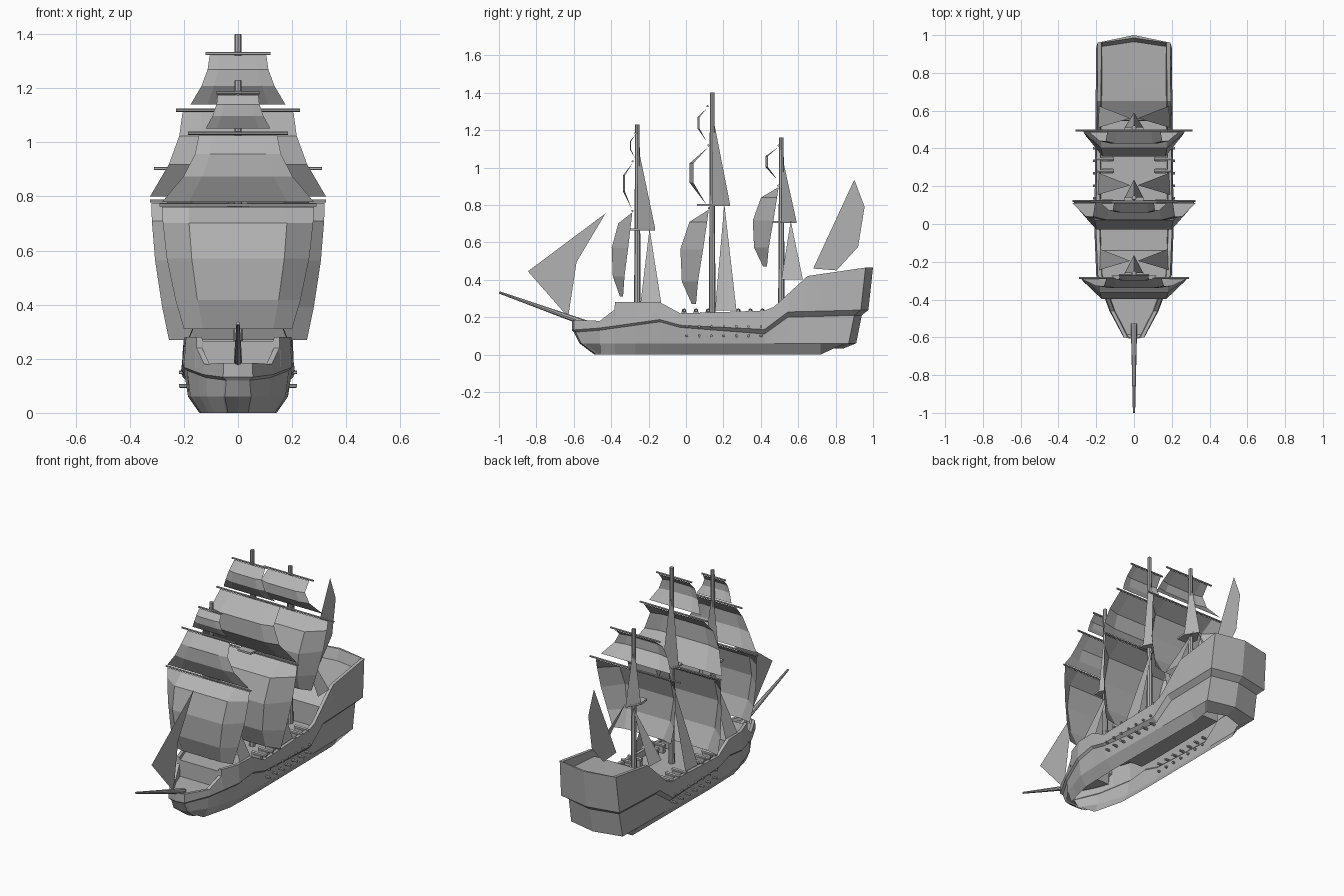
import bpy, bmesh
from mathutils import Vector

cube = bpy.data.objects.get("Cube")
if cube:
    bpy.data.objects.remove(cube, do_unlink=True)

grey = bpy.data.materials.new("plain grey")
grey.use_nodes = True
COLOUR = (0.45, 0.45, 0.45, 1)
grey.diffuse_color = COLOUR
grey.node_tree.nodes["Principled BSDF"].inputs["Base Color"].default_value = COLOUR


def finish(name, bm, normals=True):
    if normals:
        bmesh.ops.recalc_face_normals(bm, faces=bm.faces)
    mesh = bpy.data.meshes.new(name)
    bm.to_mesh(mesh)
    bm.free()
    mesh.materials.append(grey)
    obj = bpy.data.objects.new(name, mesh)
    bpy.context.collection.objects.link(obj)


def add_rod(bm, start, end, radius_start, radius_end, sides=8):
    start, end = Vector(start), Vector(end)
    axis = end - start
    verts = bmesh.ops.create_cone(bm, cap_ends=True, segments=sides, radius1=radius_start,
                                  radius2=radius_end, depth=axis.length)["verts"]
    turn = axis.to_track_quat('Z', 'Y')
    for v in verts:
        v.co = turn @ v.co + (start + end) / 2


def rod(name, start, end, radius_start, radius_end, sides=8):
    bm = bmesh.new()
    add_rod(bm, start, end, radius_start, radius_end, sides)
    finish(name, bm)


def panels(name, polygons):
    bm = bmesh.new()
    for polygon in polygons:
        bm.faces.new([bm.verts.new(p) for p in polygon])
    bmesh.ops.remove_doubles(bm, verts=bm.verts, dist=0.0001)
    finish(name, bm)


def along(profile, y):
    """Straight-line interpolation of a lengthwise hull profile."""
    if y <= profile[0][0]:
        return profile[0][1]
    for (y_a, value_a), (y_b, value_b) in zip(profile, profile[1:]):
        if y <= y_b:
            return value_a + (value_b - value_a) * (y - y_a) / (y_b - y_a)
    return profile[-1][1]


# Hull profiles, each as (y, value) from bow to stern
BOW, STERN = -.6, .96
BEAM = [(BOW, .055), (-.46, .13), (-.38, .16), (-.27, .2), (-.03, .21), (STERN, .2)]
RAIL = [(BOW, .185), (-.46, .18), (-.382, .24), (-.38, .28), (-.14, .28),
        (-.03, .22), (.42, .235), (.47, .255), (.65, .42), (STERN, .465)]
WALE = [(BOW, .12), (-.46, .13), (-.14, .175), (-.03, .145), (.42, .11), (.545, .2), (STERN, .21)]
DECK = [(-.585, .165), (-.382, .165), (-.38, .265), (-.14, .265), (-.138, .19),
        (.545, .19), (.547, .32), (.65, .38), (.94, .4)]
FLARE = [(-.03, .012), (.545, .028)]


def hull_ring(bm, y):
    beam, rail, wale, flare = (along(p, y) for p in (BEAM, RAIL, WALE, FLARE))
    top = beam * .96
    deck = rail if y in (BOW, STERN) else along(DECK, y)
    half = [(beam * .68, 0), (beam * .88, .06), (beam - flare, wale), (beam, wale + flare),
            (top, rail), (top - .02, rail), (top - .024, deck)]
    rake = [0] * len(half)
    if y < -.55:      # raked stem
        rake[:3] = .12, .04, .01
    if y > .9:        # stepped, raked stern
        rake[:4] = -.16, -.09, -.06, -.025
        half[0] = (beam * .6, .032)
    points = [(x, y + r, z) for (x, z), r in zip(half, rake)]
    centre = (0, y + (.025 if y > .9 else 0), deck)
    port = [(-x, py, z) for x, py, z in reversed(points)]
    return [bm.verts.new(p) for p in points + [centre] + port]


stations = sorted({y for profile in (BEAM, RAIL, WALE, DECK) for y, value in profile} | {.72})
bm = bmesh.new()
rings = [hull_ring(bm, y) for y in stations]
for a, b in zip(rings, rings[1:]):
    for i in range(len(a) - 1):
        bm.faces.new((a[i], a[i + 1], b[i + 1], b[i]))
# Close the stem and the pointed transom
for ring, push in ((rings[0], -.01), (rings[-1], .04)):
    mid = [bm.verts.new((0, v.co.y + push, v.co.z)) for v in ring[:5]]
    for side in (ring, ring[::-1]):
        for i in range(4):
            bm.faces.new((side[i], mid[i], mid[i + 1], side[i + 1]))
    bm.faces.new(ring[4:11] + [mid[4]])
finish("hull", bm)

# Guns through the sides
bm = bmesh.new()
for side in (-1, 1):
    for i in range(7):
        for z in (.1, .15):
            y = .005 + i * .066
            add_rod(bm, (side * .175, y, z), (side * .218, y, z), .008, .007, 6)
finish("side_guns", bm)

# Guns on the open deck, with their carriages
bm = bmesh.new()
for side in (-1, 1):
    for first in (-.01, .28):
        for i in range(3):
            y = first + i * .064
            add_rod(bm, (side * .105, y, .235), (side * .2, y, .235), .012, .008, 6)
            for v in bmesh.ops.create_cube(bm, size=1)["verts"]:
                v.co = Vector((v.co.x * .06 + side * .14, v.co.y * .026 + y, v.co.z * .04 + .21))
finish("deck_guns", bm)


# Mast with its top platform, upper shrouds and lower shrouds
def mast(name, y, foot, head, platform, front, back, shroud_foot):
    rod(name + "_mast", (0, y, foot), (0, y, head), .018, .012)
    outline = [(-.045, y - front), (.045, y - front), (.05, y), (0, y + back), (-.05, y)]
    bm = bmesh.new()
    slab = bm.faces.new([bm.verts.new((px, py, platform)) for px, py in outline])
    for item in bmesh.ops.extrude_face_region(bm, geom=[slab])["geom"]:
        if isinstance(item, bmesh.types.BMVert):
            item.co.z -= .012
    finish(name + "_top", bm)
    aft = y + back
    apex = platform + (head - platform) * .82
    panels(name + "_upper_shrouds",
           [[(0, y, apex), (s * .048, y, platform), (0, aft, platform)] for s in (-1, 1)])
    panels(name + "_lower_shrouds",
           [[(s * .02, aft - .03, platform), (s * .19, aft - .08, shroud_foot),
             (s * .185, aft + .035, shroud_foot)] for s in (-1, 1)])


mast("fore", -.26, .2, 1.23, .675, .04, .095, .26)
mast("main", .14, .15, 1.4, .805, .08, .095, .235)
mast("mizzen", .51, .15, 1.16, .715, .065, .08, .4)

# Square sail rows: drop from head to foot, billow amidships, billow at the edges
COURSE = [(0, 0, 0), (.13, .68, .06), (.42, 1, .2), (.76, .95, .38), (1, .6, .45)]
UPPER = [(0, 0, 0), (.28, 1, .8), (.62, 1, .8), (1, .1, .1)]


def square_sail(name, rows, y, head, foot, head_half, foot_half, depth, yard):
    bm = bmesh.new()
    grid = []
    for drop, middle, edge in rows:
        half = head_half + (foot_half - head_half) * drop ** 1.8
        z = head + (foot - head) * drop
        grid.append([bm.verts.new((f * half, y - depth * (edge if abs(f) == 1 else middle), z))
                     for f in (-1, -.65, 0, .65, 1)])
    for a, b in zip(grid, grid[1:]):
        for i in range(len(a) - 1):
            bm.faces.new((a[i], b[i], b[i + 1], a[i + 1]))
    finish(name, bm, normals=False)
    rod(name + "_yard", (-yard, y, head + .008), (yard, y, head + .008), .006, .006, 6)


square_sail("fore_course", COURSE, -.287, .76, .31, .28, .2, .11, .29)
square_sail("fore_topsail", UPPER, -.285, 1.025, .78, .145, .28, .053, .185)
square_sail("fore_topgallant", UPPER, -.27, 1.175, 1.05, .075, .12, .03, .08)
square_sail("main_course", COURSE, .122, .775, .27, .32, .255, .152, .325)
square_sail("main_topsail", UPPER, .12, 1.11, .8, .205, .325, .1, .23)
square_sail("main_topgallant", UPPER, .115, 1.32, 1.14, .105, .175, .053, .12)
square_sail("mizzen_course", COURSE, .495, .895, .47, .27, .2, .138, .31)
square_sail("mizzen_topsail", UPPER, .495, 1.11, .935, .14, .24, .07, .17)

# Bowsprit and the fore-and-aft sails
rod("bowsprit", (0, -.53, .165), (0, -.998, .332), .017, .006)
panels("jib", [[(0, -.43, .755), (0, -.845, .445), (0, -.63, .2), (0, -.585, .495)]])
panels("spanker", [[(0, .9, .935), (0, .955, .79), (0, .92, .575), (0, .805, .45), (0, .68, .46)]])
